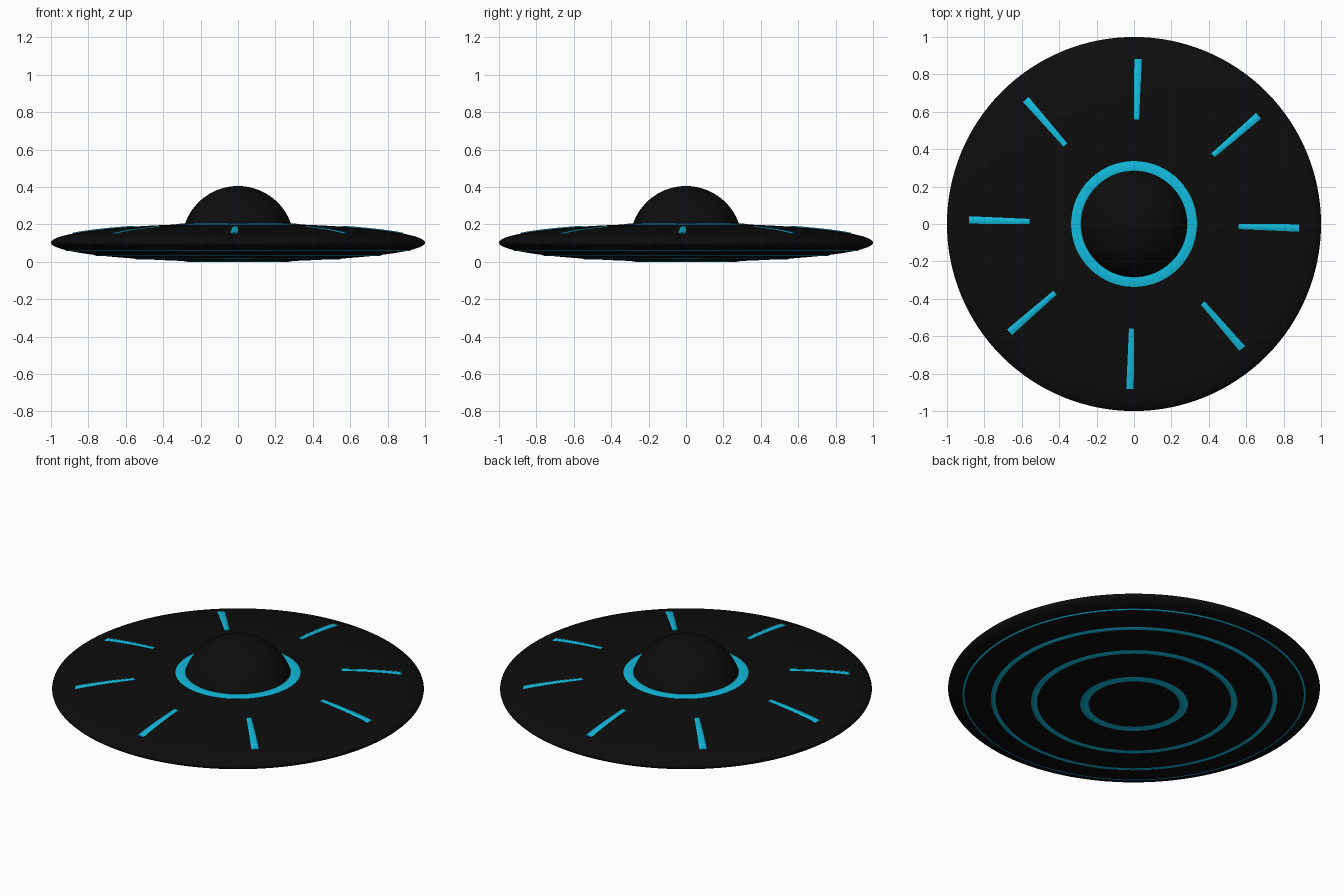
import bpy, bmesh, math

if "Cube" in bpy.data.objects:
    bpy.data.objects.remove(bpy.data.objects["Cube"])

HALF = 0.1025          # half thickness of the saucer, also its centre height
DOME_R, DOME_Z = 0.30, 0.105


def material(name, rgb):
    m = bpy.data.materials.new(name)
    m.diffuse_color = (*rgb, 1)
    m.use_nodes = True
    m.node_tree.nodes["Principled BSDF"].inputs["Base Color"].default_value = m.diffuse_color
    return m


BLACK = material("black hull", (0.004, 0.004, 0.004))
CYAN = material("cyan glow", (0.006, 0.5, 0.73))


def hull_z(r, side=1):
    """Height of the saucer surface at radius r (side 1 = top, -1 = bottom)."""
    return HALF + side * HALF * math.sqrt(max(0, 1 - r * r))


def finish(name, bm, mat):
    bmesh.ops.remove_doubles(bm, verts=bm.verts, dist=1e-5)
    bmesh.ops.recalc_face_normals(bm, faces=bm.faces)
    mesh = bpy.data.meshes.new(name)
    bm.to_mesh(mesh)
    bm.free()
    mesh.materials.append(mat)
    ob = bpy.data.objects.new(name, mesh)
    bpy.context.collection.objects.link(ob)
    bpy.ops.object.select_all(action='DESELECT')
    ob.select_set(True)
    bpy.context.view_layer.objects.active = ob
    bpy.ops.object.shade_smooth_by_angle(angle=math.radians(40))
    return ob


def lathe(name, profile, mat, closed=False, steps=128):
    bm = bmesh.new()
    vs = [bm.verts.new((r, 0, z)) for r, z in profile]
    pairs = list(zip(vs, vs[1:])) + ([(vs[-1], vs[0])] if closed else [])
    edges = [bm.edges.new(p) for p in pairs]
    bmesh.ops.spin(bm, geom=vs + edges, cent=(0, 0, 0), axis=(0, 0, 1),
                   angle=math.tau, steps=steps)
    return finish(name, bm, mat)


def glow_ring(name, r0, r1, side):
    """Thin band lying on the hull with a slightly rounded outer face."""
    n = 4
    outer, inner = [], []
    for i in range(n + 1):
        t = i / n
        r = r0 + (r1 - r0) * t
        lift = 0.001 + 0.003 * math.sin(math.pi * t)
        outer.append((r, hull_z(r, side) + side * lift))
        inner.append((r, hull_z(r, side) - side * 0.004))
    lathe(name, outer + inner[::-1], CYAN, closed=True)


# Saucer body: flattened ellipsoid
N = 48
lathe("saucer_body",
      [(math.sin(math.pi * i / N), HALF - HALF * math.cos(math.pi * i / N))
       for i in range(N + 1)], BLACK)

# Cockpit dome
lathe("dome", [(DOME_R * math.cos(math.pi / 2 * i / 20),
                DOME_Z + DOME_R * math.sin(math.pi / 2 * i / 20))
               for i in range(21)], BLACK)

# Glowing rings: one around the dome, four underneath
glow_ring("dome_ring", 0.275, 0.336, 1)
for k, (r0, r1) in enumerate([(0.245, 0.29), (0.522, 0.554),
                              (0.745, 0.77), (0.912, 0.922)]):
    glow_ring(f"underside_ring_{k + 1}", r0, r1, -1)


def light_strip(name, angle, r0=0.56, r1=0.882):
    """Tapered strip laid radially along the top of the hull."""
    bm = bmesh.new()
    n, m = 10, 4
    grid = []
    for i in range(n + 1):
        t = i / n
        r, half_w = r0 + (r1 - r0) * t, 0.0135 + 0.0065 * t
        row = []
        for j in range(m + 1):
            s = 2 * j / m - 1
            x, y = r, s * half_w
            z = hull_z(math.hypot(x, y)) + 0.001 + 0.004 * (1 - s * s)
            row.append(bm.verts.new((x * math.cos(angle) - y * math.sin(angle),
                                     x * math.sin(angle) + y * math.cos(angle), z)))
        grid.append(row)
    top = [bm.faces.new((grid[i][j], grid[i + 1][j], grid[i + 1][j + 1], grid[i][j + 1]))
           for i in range(n) for j in range(m)]
    # Extrude down into the hull to close the strip
    low = bmesh.ops.extrude_face_region(bm, geom=top, use_keep_orig=True)
    for v in low["geom"]:
        if isinstance(v, bmesh.types.BMVert):
            v.co.z -= 0.008
    finish(name, bm, CYAN)


# Eight radial light strips, in two sets of four
for k in range(4):
    light_strip(f"light_strip_{2 * k + 1}", math.radians(90 * k - 1.4))
    light_strip(f"light_strip_{2 * k + 2}", math.radians(90 * k + 41))
